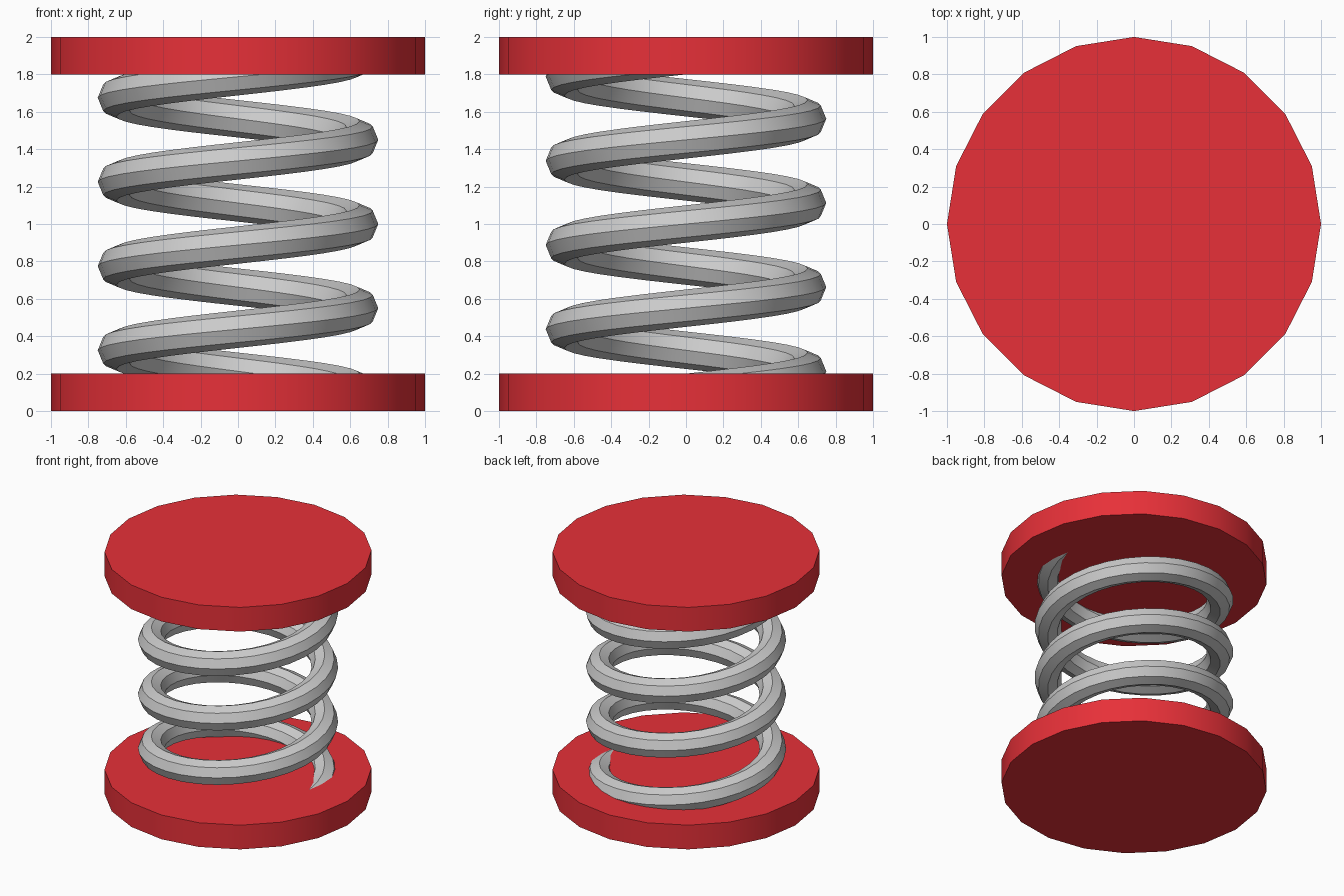
import bpy, bmesh
from math import cos, sin, pi, radians

if "Cube" in bpy.data.objects:
    bpy.data.objects.remove(bpy.data.objects["Cube"])

DISC_SIDES = 20
TURNS, PITCH, COIL_R, WIRE_R = 4, 0.45, 0.65, 0.1
STEPS, WIRE_SIDES = 32, 8

red = bpy.data.materials.new("red")
red.diffuse_color = (0.8, 0.03, 0.04, 1)
red.use_nodes = True
red.node_tree.nodes["Principled BSDF"].inputs["Base Color"].default_value = red.diffuse_color


def add_object(name, bm, material=None):
    bmesh.ops.recalc_face_normals(bm, faces=bm.faces)
    mesh = bpy.data.meshes.new(name)
    bm.to_mesh(mesh)
    bm.free()
    obj = bpy.data.objects.new(name, mesh)
    bpy.context.collection.objects.link(obj)
    if material:
        mesh.materials.append(material)
    bpy.ops.object.select_all(action='DESELECT')
    obj.select_set(True)
    bpy.context.view_layer.objects.active = obj
    bpy.ops.object.shade_smooth_by_angle(angle=radians(30))
    return obj


def ring(bm, points):
    return [bm.verts.new(p) for p in points]


def loft(bm, rings):
    # Skin consecutive closed rings and cap both ends
    for a, b in zip(rings, rings[1:]):
        n = len(a)
        for i in range(n):
            j = (i + 1) % n
            bm.faces.new((a[i], a[j], b[j], b[i]))
    bm.faces.new(rings[0][::-1])
    bm.faces.new(rings[-1])


# End plates
for name, z0 in (("bottom_plate", 0.0), ("top_plate", 1.8)):
    bm = bmesh.new()
    loft(bm, [ring(bm, [(cos(2 * pi * i / DISC_SIDES), sin(2 * pi * i / DISC_SIDES), z)
                        for i in range(DISC_SIDES)]) for z in (z0, z0 + 0.2)])
    add_object(name, bm, red)

# Coil: octagonal wire swept up a right-handed helix, ends buried in the plates
bm = bmesh.new()
sections = []
for s in range(TURNS * STEPS + 1):
    a = 2 * pi * s / STEPS
    z = 0.1 + PITCH * s / STEPS
    pts = []
    for k in range(WIRE_SIDES):
        t = 2 * pi * k / WIRE_SIDES
        r = COIL_R + WIRE_R * cos(t)
        pts.append((r * cos(a), r * sin(a), z + WIRE_R * sin(t)))
    sections.append(ring(bm, pts))
loft(bm, sections)
add_object("coil_spring", bm)
